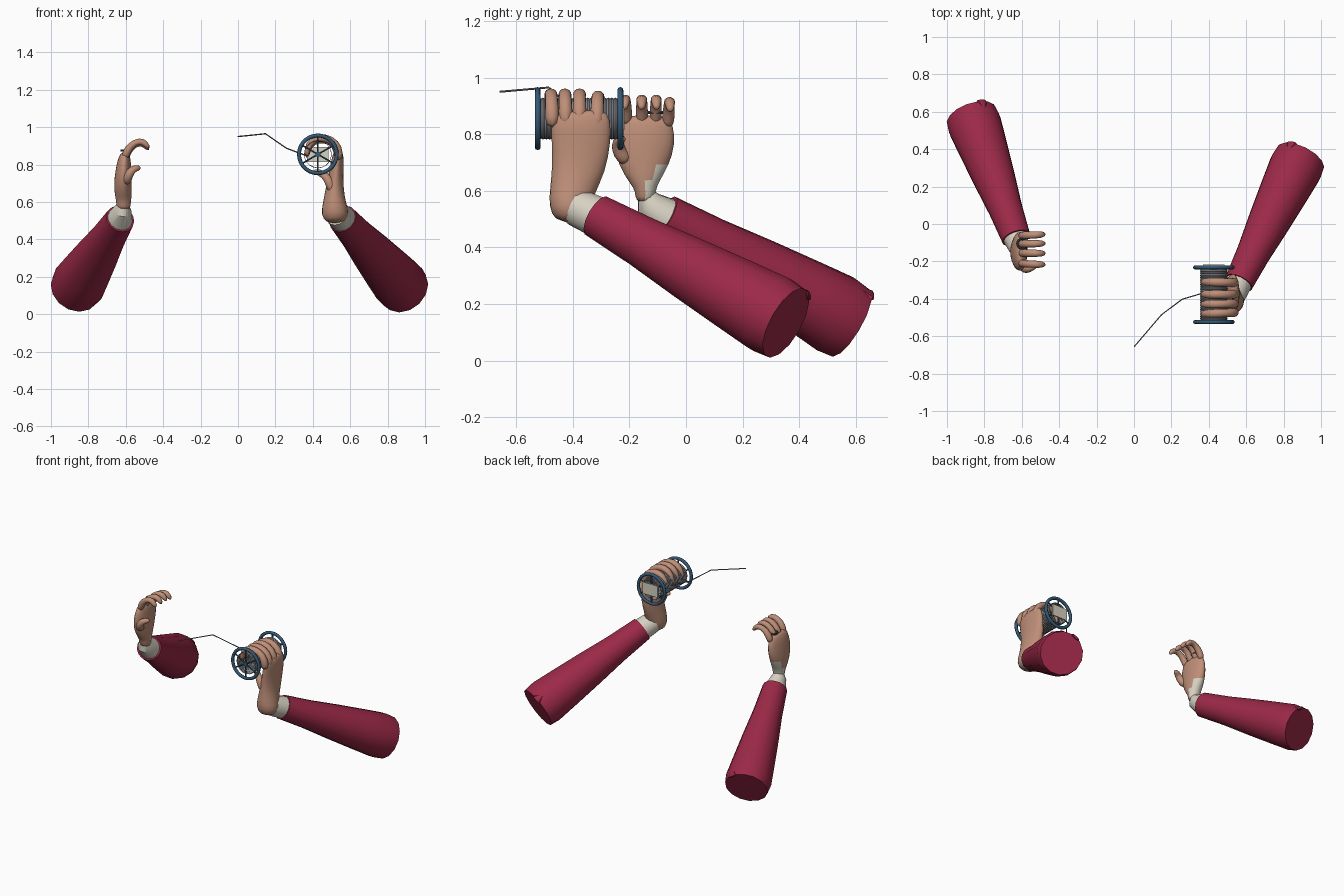
import bpy, bmesh, math
from mathutils import Vector

cube = bpy.data.objects.get("Cube")
if cube:
    bpy.data.objects.remove(cube, do_unlink=True)


def material(name, rgb):
    m = bpy.data.materials.new(name)
    m.use_nodes = True
    m.diffuse_color = (*rgb, 1)
    m.node_tree.nodes["Principled BSDF"].inputs["Base Color"].default_value = (*rgb, 1)
    return m


RED = material("crimson cloth", (0.33, 0.022, 0.064))
SKIN = material("skin", (0.52, 0.275, 0.19))
CREAM = material("cream cloth", (0.68, 0.64, 0.54))
BLUE = material("blue metal", (0.035, 0.10, 0.18))
GREY = material("grey wire", (0.22, 0.23, 0.25))
DARK = material("dark metal", (0.06, 0.065, 0.07))


def finish(obj, mat, angle=35):
    obj.data.materials.append(mat)
    bpy.ops.object.select_all(action="DESELECT")
    obj.select_set(True)
    bpy.context.view_layer.objects.active = obj
    bpy.ops.object.shade_smooth_by_angle(angle=math.radians(angle))
    return obj


def loft(name, mat, path, sizes, wide=(0, 1, 0), sides=12, caps=True, subdiv=0):
    """Skin elliptical rings along a path; each size is (half width, half depth)."""
    pts = [Vector(p) for p in path]
    bm = bmesh.new()
    rings = []
    for i, p in enumerate(pts):
        t = (pts[min(i + 1, len(pts) - 1)] - pts[max(i - 1, 0)]).normalized()
        w = Vector(wide)
        u = (w - t * w.dot(t)).normalized()
        v = t.cross(u)
        a, b = sizes[i] if isinstance(sizes[i], tuple) else (sizes[i], sizes[i])
        angles = [math.tau * k / sides for k in range(sides)]
        rings.append([bm.verts.new(p + u * a * math.cos(s) + v * b * math.sin(s)) for s in angles])
    for r, q in zip(rings, rings[1:]):
        for k in range(sides):
            j = (k + 1) % sides
            bm.faces.new((r[k], r[j], q[j], q[k]))
    if caps:
        bm.faces.new(rings[0][::-1])
        bm.faces.new(rings[-1])
    bmesh.ops.recalc_face_normals(bm, faces=bm.faces)
    mesh = bpy.data.meshes.new(name)
    bm.to_mesh(mesh)
    bm.free()
    obj = bpy.data.objects.new(name, mesh)
    bpy.context.collection.objects.link(obj)
    if subdiv:
        mod = obj.modifiers.new("Round", "SUBSURF")
        mod.levels = mod.render_levels = subdiv
    return finish(obj, mat, 180 if subdiv else 35)


def arm(side, inward, cuff, cuff_radii, start, end):
    """Tapered sleeve with a cuff at the wrist and a fold at the open end."""
    start, end = Vector(start), Vector(end)
    steps = [0, 0.25, 0.5, 0.75, 0.92, 1]
    radii = [0.079, 0.093, 0.115, 0.134, 0.146, 0.138]
    loft(side + "_sleeve", RED, [start.lerp(end, s) for s in steps], radii, (0, 0, 1), 14)
    axis = (end - start).normalized()
    loft(side + "_cuff", CREAM, cuff + [start + axis * 0.02], cuff_radii + [0.074], (0, 0, 1), 14)
    up = Vector((inward * 0.6, 0, 1))
    up = (up - axis * axis.dot(up)).normalized()
    top = end + up * 0.134
    loft(side + "_sleeve_fold", RED, [top - axis * 0.05, top, top + axis * 0.008],
         [0.006, (0.01, 0.032), (0.006, 0.024)], up, 8)


def hand(side, palm, sizes, finger_path, finger_ys, base_y, finger_r, thumb):
    """Palm, four curled fingers and a thumb; returns the palm."""
    palm_obj = loft(side + "_palm", SKIN, palm, sizes, (0, 1, 0), 12, True, 1)
    last = len(finger_path) - 1
    for name, y in zip(("index", "middle", "ring", "little"), finger_ys):
        drop = 0.008 if name == "little" else 0
        path = [(x, base_y + (y - base_y) * (0.9 + 0.1 * i / last), z - drop)
                for i, (x, z) in enumerate(finger_path)]
        radii = [finger_r * k for k in (1.15, 1.2, 1, 1.12, 0.98, 0.62)]
        radii = radii[:last] + [radii[-1]]
        loft(f"{side}_{name}_finger", SKIN, path, radii, (0, 1, 0), 8, True, 1)
    loft(side + "_thumb", SKIN, thumb, [0.03, 0.029, 0.024, 0.021, 0.013], (0, 1, 0), 8, True, 1)
    return palm_obj


# Sleeves and cuffs
arm("left", -1, [(0.528, -0.385, 0.54)], [0.068], (0.56, -0.315, 0.51), (0.89, 0.353, 0.133))
arm("right", 1, [(-0.614, -0.142, 0.595), (-0.618, -0.132, 0.555)], [0.028, 0.05],
    (-0.63, -0.075, 0.51), (-0.87, 0.58, 0.135))

# Left hand, closed around the spool
hand("left",
     [(0.52, -0.42, 0.485), (0.52, -0.412, 0.535), (0.515, -0.405, 0.595), (0.517, -0.378, 0.68),
      (0.527, -0.37, 0.78), (0.535, -0.372, 0.85), (0.537, -0.375, 0.885)],
     [(0.045, 0.05), (0.078, 0.08), (0.08, 0.064), (0.099, 0.048),
      (0.11, 0.038), (0.11, 0.032), (0.09, 0.016)],
     [(0.538, 0.82), (0.537, 0.89), (0.50, 0.936), (0.43, 0.949), (0.375, 0.915), (0.366, 0.84)],
     (-0.482, -0.43, -0.376, -0.308), -0.38, 0.023,
     [(0.515, -0.43, 0.65), (0.495, -0.45, 0.69), (0.475, -0.445, 0.735),
      (0.44, -0.42, 0.758), (0.40, -0.39, 0.765)])

# Right hand, half open, with cream cloth over the back of the wrist
right_palm = hand("right",
                  [(-0.612, -0.145, 0.555), (-0.612, -0.143, 0.60), (-0.612, -0.146, 0.63),
                   (-0.617, -0.15, 0.69), (-0.612, -0.147, 0.77), (-0.607, -0.14, 0.84),
                   (-0.602, -0.14, 0.868)],
                  [(0.036, 0.04), (0.036, 0.04), (0.054, 0.046), (0.094, 0.05),
                   (0.114, 0.045), (0.1, 0.034), (0.075, 0.018)],
                  [(-0.607, 0.83), (-0.59, 0.885), (-0.55, 0.921), (-0.505, 0.927), (-0.474, 0.885)],
                  (-0.218, -0.157, -0.104, -0.055), -0.14, 0.020,
                  [(-0.602, -0.205, 0.70), (-0.59, -0.235, 0.735), (-0.573, -0.243, 0.765),
                   (-0.55, -0.235, 0.782), (-0.52, -0.22, 0.783)])
right_palm.data.materials.append(CREAM)
for face in right_palm.data.polygons:
    if face.center.z < 0.665 and face.normal.y > 0.2:
        face.material_index = 1

# Dark ring on the right hand
bpy.ops.mesh.primitive_torus_add(major_radius=0.026, minor_radius=0.006, major_segments=16,
                                 minor_segments=6, location=(-0.598, -0.105, 0.876))
bpy.context.object.name = "finger_ring"
finish(bpy.context.object, DARK)

# Spool: ribbed winding between two spoked wheels
CX, CZ, FRONT, BACK = 0.427, 0.855, -0.524, -0.232
turns = 48
loft("spool_winding", GREY,
     [(CX, FRONT + (BACK - FRONT) * i / turns, CZ) for i in range(turns + 1)],
     [0.074 if i % 2 else 0.071 for i in range(turns + 1)], (0, 0, 1), 20, False)
for label, y in (("front", FRONT), ("back", BACK)):
    bpy.ops.mesh.primitive_torus_add(major_radius=0.101, minor_radius=0.0105, major_segments=28,
                                     minor_segments=8, location=(CX, y, CZ),
                                     rotation=(math.pi / 2, 0, 0))
    bpy.context.object.name = label + "_wheel_rim"
    finish(bpy.context.object, BLUE, 60)
    loft(label + "_wheel_hub", BLUE, [(CX, y - 0.008, CZ), (CX, y + 0.008, CZ)],
         [0.014, 0.014], (0, 0, 1))
    for k in range(6):
        a = math.tau * k / 6
        d = Vector((math.sin(a), 0, math.cos(a)))
        c = Vector((CX, y, CZ))
        loft(f"{label}_wheel_spoke_{k + 1}", BLUE, [c, c + d * 0.1], [0.005, 0.005], (0, 1, 0), 6)

# Blank plate on the back wheel
bpy.ops.mesh.primitive_cube_add(size=1, location=(CX, BACK + 0.011, CZ))
plate = bpy.context.object
plate.name = "spool_plate"
plate.scale = (0.115, 0.008, 0.08)
finish(plate, CREAM)

# Loose end of wire
wire = [(0.0, -0.657, 0.95), (0.147, -0.485, 0.965), (0.258, -0.402, 0.888), (0.36, -0.372, 0.85)]
loft("loose_wire", GREY, wire, [0.0035] * 4, (0, 0, 1), 6)
